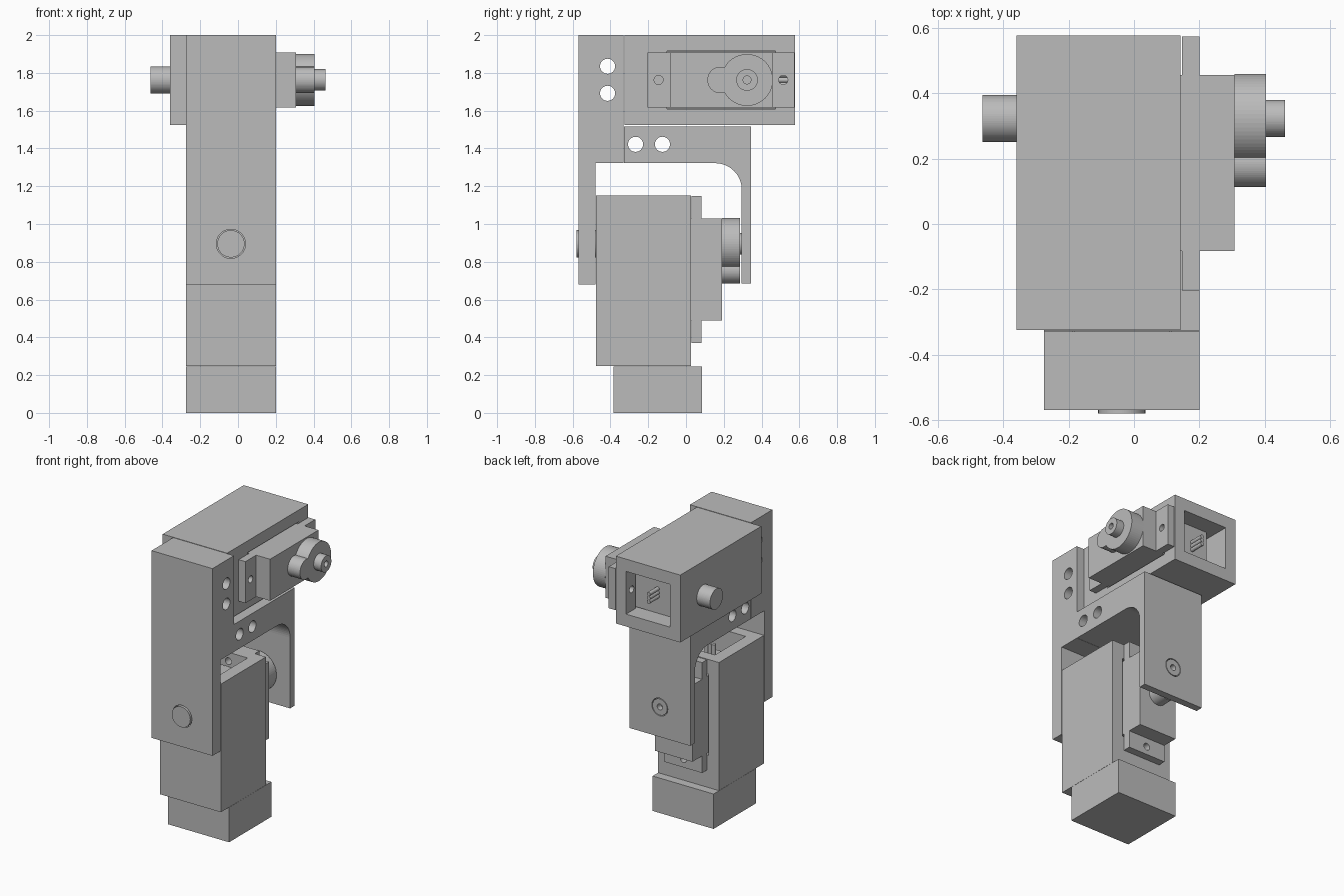
import bpy, bmesh, math
from mathutils import Matrix, Vector

if "Cube" in bpy.data.objects:
    bpy.data.objects.remove(bpy.data.objects["Cube"])

grey = bpy.data.materials.new("plain grey")
grey.diffuse_color = (0.5, 0.5, 0.5, 1)
grey.use_nodes = True
grey.node_tree.nodes["Principled BSDF"].inputs["Base Color"].default_value = grey.diffuse_color


def new_obj(name, bm):
    bmesh.ops.recalc_face_normals(bm, faces=bm.faces[:])
    me = bpy.data.meshes.new(name)
    bm.to_mesh(me)
    bm.free()
    me.materials.append(grey)
    ob = bpy.data.objects.new(name, me)
    bpy.context.collection.objects.link(ob)
    return ob


def box(name, x, y, z):
    bm = bmesh.new()
    bmesh.ops.create_cube(bm, size=1)
    lo, hi = Vector((x[0], y[0], z[0])), Vector((x[1], y[1], z[1]))
    for v in bm.verts:
        v.co = (lo + hi) / 2 + Vector(a * b for a, b in zip(v.co, hi - lo))
    return new_obj(name, bm)


def rod(name, axis, span, centre, r, seg=64):
    """Cylinder along axis x or y; centre gives the other two coordinates."""
    bm = bmesh.new()
    bmesh.ops.create_cone(bm, cap_ends=True, segments=seg, radius1=r, radius2=r,
                          depth=span[1] - span[0])
    mid = sum(span) / 2
    if axis == 'X':
        m = Matrix.Translation((mid, *centre)) @ Matrix.Rotation(math.pi / 2, 4, 'Y')
    else:
        m = Matrix.Translation((centre[0], mid, centre[1])) @ Matrix.Rotation(math.pi / 2, 4, 'X')
    bm.transform(m)
    return new_obj(name, bm)


def extrude_x(name, pts, x):
    bm = bmesh.new()
    f = bm.faces.new([bm.verts.new((x[0], *p)) for p in pts])
    g = bmesh.ops.extrude_face_region(bm, geom=[f])
    for v in g['geom']:
        if isinstance(v, bmesh.types.BMVert):
            v.co.x = x[1]
    return new_obj(name, bm)


def combine(ob, others, op='DIFFERENCE'):
    for o in others:
        mod = ob.modifiers.new("bool", 'BOOLEAN')
        mod.operation, mod.solver, mod.object = op, 'EXACT', o
        bpy.context.view_layer.update()
        bpy.context.view_layer.objects.active = ob
        bpy.ops.object.modifier_apply(modifier=mod.name)
        bpy.data.objects.remove(o)
    return ob


W = (-0.275, 0.2)       # shared width of the brackets
C = 1.7625              # height of the upper axle
AX = 0.323              # y of the upper axle


def servo_unit(prefix, move):
    parts = []
    # housing with open end, servo opening and screw holes
    housing = box(prefix + "_housing", (-0.36, 0.143), (-0.325, 0.578), (1.525, 2.0))
    combine(housing, [
        box("c", (-0.28, 0.063), (-0.1, 0.7), (1.612, 1.913)),
        box("c", (0.0, 0.3), (-0.1, 0.475), (1.608, 1.917)),
        rod("c", 'X', (0.03, 0.3), (0.515, C), 0.024, 24),
        rod("c", 'X', (0.09, 0.3), (-0.145, C), 0.024, 24)])
    parts.append(housing)
    # servo case and its mounting flange
    parts.append(box(prefix + "_servo_case", (-0.22, 0.308), (-0.083, 0.457), (1.616, 1.909)))
    flange = box(prefix + "_servo_flange", (0.147, 0.2), (-0.203, 0.575), (1.616, 1.909))
    parts.append(combine(flange, [rod("c", 'X', (0, 0.3), (y, C), 0.024, 24)
                                  for y in (-0.145, 0.515)]))
    # gear cover with side lobe
    cover = rod(prefix + "_gear_cover", 'X', (0.308, 0.404), (AX, C), 0.137)
    parts.append(combine(cover, [rod("c", 'X', (0.308, 0.404), (0.183, C), 0.07)], 'UNION'))
    # output shaft with screw hole
    shaft = rod(prefix + "_output_shaft", 'X', (0.404, 0.462), (AX, C), 0.057)
    parts.append(combine(shaft, [rod("c", 'X', (0.42, 0.5), (AX, C), 0.021, 24)]))
    # three wires
    for i in (-1, 0, 1):
        parts.append(rod_y_wire(prefix, i))
    # idle pin on the far side
    parts.append(rod(prefix + "_pivot_pin", 'X', (-0.464, -0.36), (AX, C), 0.072))
    for p in parts:
        p.data.transform(move)


def rod_y_wire(prefix, i):
    return rod(f"{prefix}_wire_{i + 2}", 'Y', (0.45, 0.56), (-0.1, C + i * 0.027), 0.0138, 16)


# upper unit as drawn; lower unit turned upright (x to y, y to z, z to x)
servo_unit("upper", Matrix.Identity(4))
servo_unit("lower", Matrix(((0, 0, 1, -1.8), (1, 0, 0, -0.117), (0, 1, 0, 0.572), (0, 0, 0, 1))))

# foot block
box("foot_block", W, (-0.385, 0.086), (0, 0.246))

# front bracket: thick top, thin lower arm, bolt holes and pin hole
front = extrude_x("front_bracket", [(-0.57, 0.68), (-0.48, 0.68), (-0.48, 1.322),
                                    (-0.33, 1.322), (-0.33, 2.0), (-0.57, 2.0)], W)
combine(front, [rod("c", 'X', (-0.5, 0.5), (-0.415, z), 0.04, 32) for z in (1.835, 1.692)]
        + [rod("c", 'Y', (-0.7, -0.4), (-0.0375, 0.895), 0.077)])

# rear bracket: cross beam with rounded inner corner and hanging arm
arc = [(0.155 + 0.14 * math.cos(a), 1.182 + 0.14 * math.sin(a))
       for a in (math.pi / 2 * i / 16 for i in range(17))]
rear = extrude_x("rear_bracket", [(0.345, 0.684), (0.295, 0.684)] + arc
                 + [(-0.328, 1.322), (-0.328, 1.515), (0.345, 1.515)], W)
combine(rear, [rod("c", 'X', (-0.5, 0.5), (y, 1.422), 0.04, 32) for y in (-0.267, -0.125)]
        + [rod("c", 'Y', (0.2, 0.5), (-0.0375, 0.895), 0.062)])
